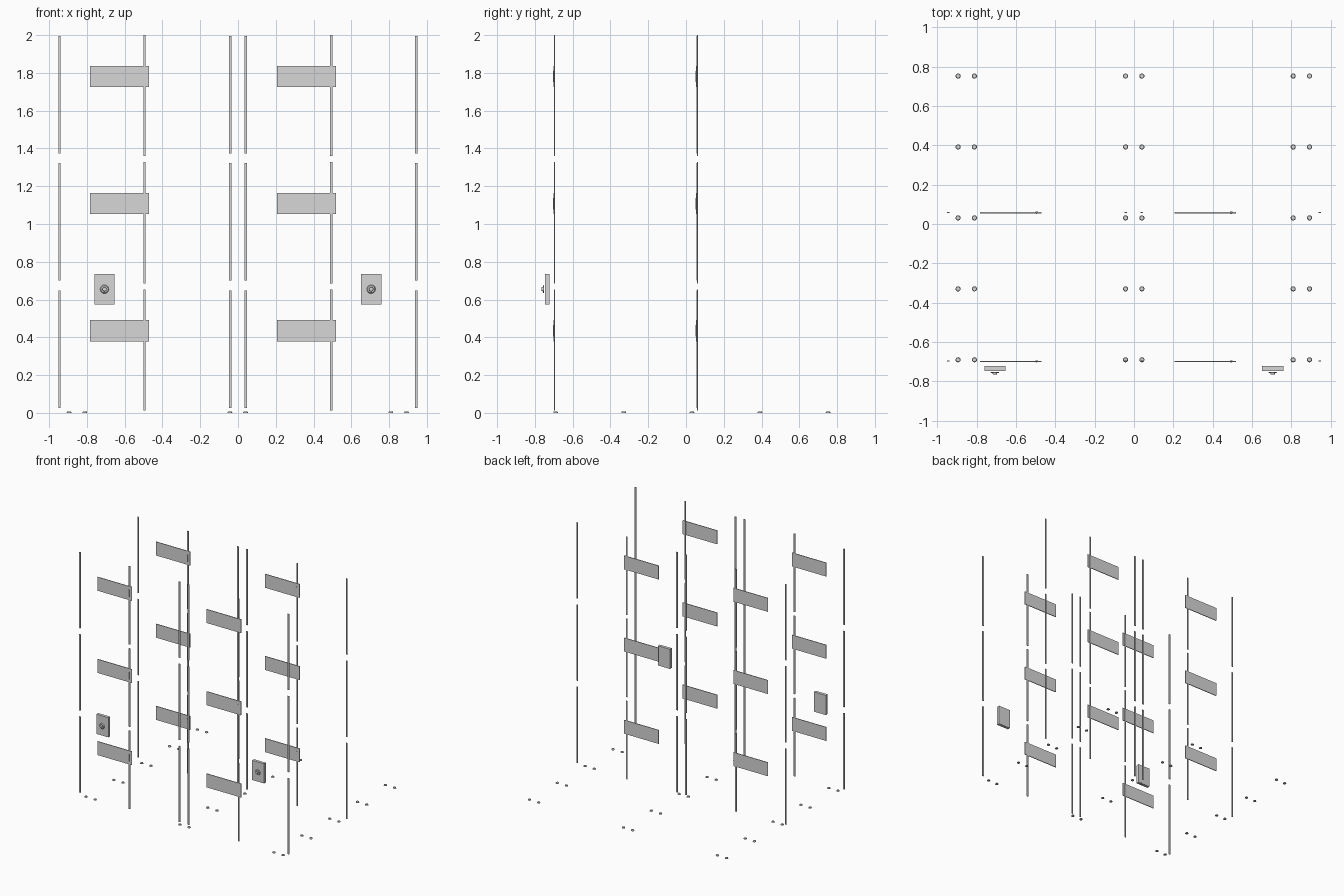
import bpy
import math

cube = bpy.data.objects.get("Cube")
if cube:
    bpy.data.objects.remove(cube, do_unlink=True)

GREY = (0.68, 0.68, 0.68, 1.0)
grey = bpy.data.materials.new("light grey metal")
grey.use_nodes = True
grey.diffuse_color = GREY
grey.node_tree.nodes["Principled BSDF"].inputs["Base Color"].default_value = GREY


def box(name, x, y, z):
    """Box from (min, max) ranges along each axis."""
    bpy.ops.mesh.primitive_cube_add(size=1, location=[sum(r) / 2 for r in (x, y, z)])
    ob = bpy.context.object
    ob.name = name
    ob.scale = [r[1] - r[0] for r in (x, y, z)]
    bpy.ops.object.transform_apply(location=False, rotation=False, scale=True)
    ob.data.materials.append(grey)


def cone(name, r1, r2, depth, location, rotation=(0, 0, 0)):
    """Tapered round part."""
    bpy.ops.mesh.primitive_cone_add(vertices=20, radius1=r1, radius2=r2, depth=depth,
                                    location=location, rotation=rotation)
    ob = bpy.context.object
    ob.name = name
    ob.data.materials.append(grey)
    bpy.ops.object.shade_smooth_by_angle()


LEVEL = 0.673          # height of one tier
ROWS = {"front": -0.697, "back": 0.059}

for row, y in ROWS.items():
    for tier in range(3):
        lift = tier * LEVEL
        # Slim outer edge strips
        for x in (-0.945, -0.041, 0.04, 0.944):
            box(f"{row}_edge_strip", (x - 0.0065, x + 0.0065), (y - 0.003, y + 0.003),
                (0.027 + lift, 0.649 + lift))
        # Centre strips, each carrying a wide plate with a small grip
        for x in (-0.495, 0.494):
            box(f"{row}_centre_strip", (x - 0.006, x + 0.006), (y - 0.002, y + 0.004),
                (0.013 + lift, 0.654 + lift))
            box(f"{row}_plate", (x - 0.288, x + 0.024), (y - 0.005, y + 0.001),
                (0.379 + lift, 0.491 + lift))
            box(f"{row}_plate_grip", (x - 0.003, x + 0.003), (y - 0.008, y - 0.004),
                (0.405 + lift, 0.464 + lift))

# Wall boxes with a stepped round button
for x in (-0.707, 0.705):
    box("control_box", (x - 0.054, x + 0.054), (-0.746, -0.722), (0.575, 0.736))
    facing = (math.pi / 2, 0, 0)
    cone("button_base", 0.023, 0.019, 0.006, (x, -0.754, 0.655), facing)
    cone("button_cap", 0.012, 0.010, 0.010, (x, -0.761, 0.655), facing)

# Floor studs in pairs
for i in range(5):
    for x in (-0.894, -0.811, -0.043, 0.04, 0.809, 0.892):
        cone("floor_stud", 0.013, 0.010, 0.008, (x, -0.69 + i * 0.3605, 0.004))
